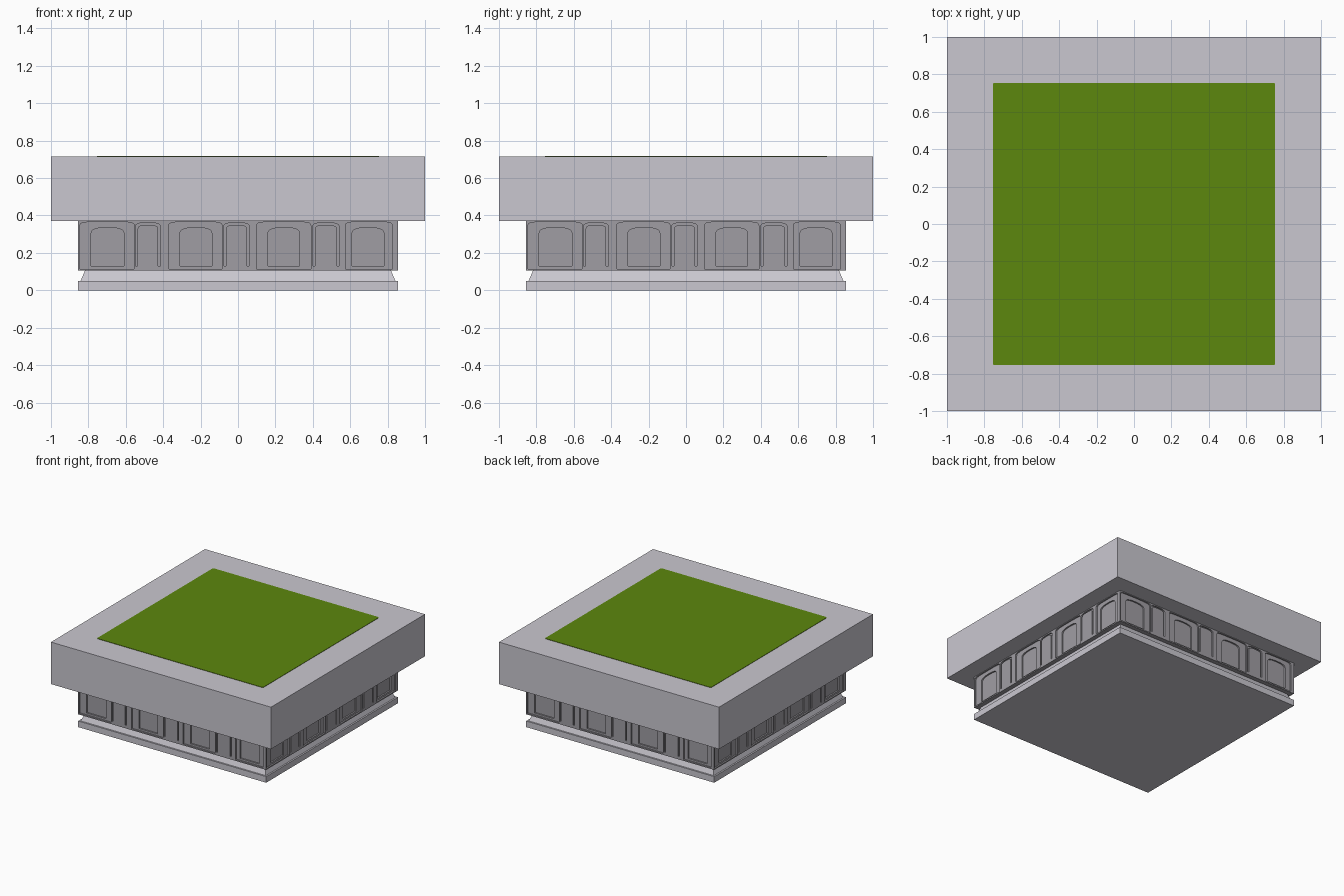
import bpy, bmesh, math
from mathutils import Matrix, Vector

if "Cube" in bpy.data.objects:
    bpy.data.objects.remove(bpy.data.objects["Cube"])


def material(name, rgb):
    m = bpy.data.materials.new(name)
    m.diffuse_color = (*rgb, 1)
    m.use_nodes = True
    m.node_tree.nodes["Principled BSDF"].inputs["Base Color"].default_value = m.diffuse_color
    return m


STONE = material("pale stone", (0.59, 0.575, 0.63))
WALL = material("dark stone", (0.35, 0.34, 0.37))
GRASS = material("grass green", (0.108, 0.245, 0.004))


def finish(name, bm, mat):
    bmesh.ops.recalc_face_normals(bm, faces=bm.faces)
    me = bpy.data.meshes.new(name)
    bm.to_mesh(me)
    bm.free()
    me.materials.append(mat)
    ob = bpy.data.objects.new(name, me)
    bpy.context.collection.objects.link(ob)
    return ob


def square_block(name, half_low, half_high, z0, z1, mat, corner=0):
    """Square block that may taper from bottom to top."""
    bm = bmesh.new()
    bmesh.ops.create_cube(bm, size=2)
    for v in bm.verts:
        s = half_high if v.co.z > 0 else half_low
        v.co = (v.co.x * s, v.co.y * s, z1 if v.co.z > 0 else z0)
    if corner:
        edges = [e for e in bm.edges
                 if abs(e.verts[0].co.z - e.verts[1].co.z) > 1e-5]
        bmesh.ops.bevel(bm, geom=edges, offset=corner, segments=3,
                        profile=0.5, affect='EDGES')
    return finish(name, bm, mat)


def arch(x0, x1, z0, z1, rise, square=1.0, n=12):
    """Arched outline, from bottom right over the top to bottom left."""
    cx, hw = (x0 + x1) / 2, (x1 - x0) / 2
    pts = [(x1, z0)]
    for i in range(n + 1):
        a = math.pi * i / n
        c = math.cos(a)
        if abs(c) < 1e-6:
            c = 0
        pts.append((cx + hw * math.copysign(abs(c) ** square, c),
                    z1 - rise + rise * abs(math.sin(a)) ** square))
    return pts + [(x0, z0)]


HALF = 0.855


def cutter(name, outlines, depth):
    """Prisms pushed into all four walls."""
    bm = bmesh.new()
    for k in range(4):
        rot = Matrix.Rotation(k * math.pi / 2, 3, 'Z')
        for pts in outlines:
            f = bm.faces.new([bm.verts.new(rot @ Vector((x, -HALF - 0.02, z)))
                              for x, z in pts])
            r = bmesh.ops.extrude_face_region(bm, geom=[f], use_keep_orig=True)
            vs = [g for g in r['geom'] if isinstance(g, bmesh.types.BMVert)]
            bmesh.ops.translate(bm, verts=vs,
                                vec=rot @ Vector((0, 0.02 + depth, 0)))
    return finish(name, bm, WALL)


# Plinth, sloped moulding, overhanging slab and lawn
square_block("plinth", HALF, HALF, 0, 0.05, STONE)
square_block("sloped_moulding", 0.842, 0.818, 0.05, 0.105, STONE)
square_block("top_slab", 1, 1, 0.37, 0.715, STONE)
square_block("lawn", 0.755, 0.755, 0.712, 0.718, GRASS, corner=0.012)

# Carved wall: wide frames, arched panels and narrow arch grooves
wall = square_block("carved_wall", HALF, HALF, 0.105, 0.37, WALL)
frames = [(-0.845, -0.555), (-0.37, -0.085), (0.1, 0.39), (0.575, 0.825)]
panels = [(-0.785, -0.61), (-0.31, -0.14), (0.16, 0.33), (0.61, 0.78)]
niches = [(-0.548, -0.415), (-0.076, 0.06), (0.4, 0.54)]

shallow = [arch(a, b, 0.115, 0.366, 0.025, 0.45) for a, b in frames]
for a, b in niches:
    outer = arch(a, b, 0.13, 0.362, 0.02, 0.8)
    inner = arch(a + 0.012, b - 0.012, 0.13, 0.35, 0.02, 0.8)
    shallow.append(outer + inner[::-1])
deep = [arch(a, b, 0.13, 0.335, 0.03, 0.8) for a, b in panels]

for name, outlines, depth in (("frame_cutter", shallow, 0.012),
                              ("panel_cutter", deep, 0.024)):
    cut = cutter(name, outlines, depth)
    mod = wall.modifiers.new(name, 'BOOLEAN')
    mod.operation = 'DIFFERENCE'
    mod.solver = 'EXACT'
    mod.object = cut
    bpy.context.view_layer.objects.active = wall
    bpy.context.view_layer.update()
    bpy.ops.object.modifier_apply(modifier=mod.name)
    bpy.data.objects.remove(cut)
